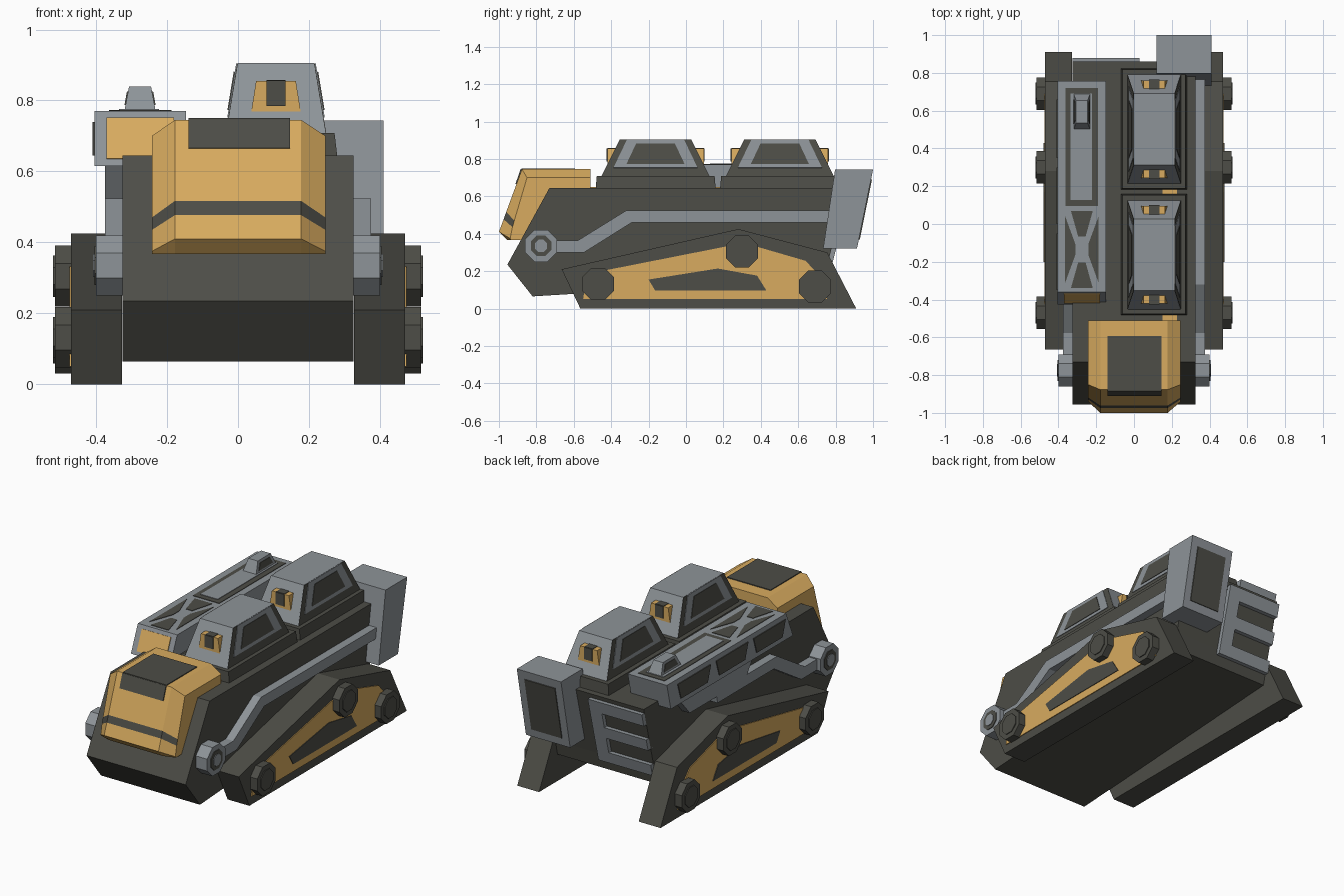
import bpy, bmesh, math
from mathutils import Vector

if "Cube" in bpy.data.objects:
    bpy.data.objects.remove(bpy.data.objects["Cube"])


def material(name, rgb):
    m = bpy.data.materials.new(name)
    m.diffuse_color = (*rgb, 1)
    m.use_nodes = True
    m.node_tree.nodes["Principled BSDF"].inputs["Base Color"].default_value = m.diffuse_color
    return m


DARK = material("dark olive grey", (0.075, 0.075, 0.063))
GREY = material("steel grey", (0.27, 0.295, 0.315))
YELLOW = material("sand yellow", (0.69, 0.41, 0.115))


def finish(name, bm, *mats):
    bmesh.ops.recalc_face_normals(bm, faces=bm.faces)
    me = bpy.data.meshes.new(name)
    bm.to_mesh(me)
    bm.free()
    ob = bpy.data.objects.new(name, me)
    for m in mats:
        me.materials.append(m)
    bpy.context.collection.objects.link(ob)
    return ob


def loft(name, rings, *mats, rule=None):
    """Skin closed rings of equal length and cap both ends."""
    bm = bmesh.new()
    vs = [[bm.verts.new(p) for p in r] for r in rings]
    n = len(vs[0])
    for a, b in zip(vs, vs[1:]):
        for i in range(n):
            j = (i + 1) % n
            f = bm.faces.new((a[i], a[j], b[j], b[i]))
            f.material_index = rule(i) if rule else 0
    bm.faces.new(vs[0])
    bm.faces.new(vs[-1])
    return finish(name, bm, *mats)


def prism(name, yz, x0, x1, mat):
    return loft(name, [[(x, y, z) for y, z in yz] for x in (x0, x1)], mat)


def frustum(name, x, y, z, ix, iy, mat):
    def ring(h, a, b):
        return [(x[0] + a, y[0] + b, h), (x[1] - a, y[0] + b, h),
                (x[1] - a, y[1] - b, h), (x[0] + a, y[1] - b, h)]
    return loft(name, [ring(z[0], 0, 0), ring(z[1], ix, iy)], mat)


def plate(name, pts, out, mat, t=0.005):
    """Thin flat panel lying on a surface that faces 'out'."""
    p = [Vector(q) for q in pts]
    n = (p[1] - p[0]).cross(p[2] - p[0]).normalized()
    if n.dot(Vector(out)) < 0:
        n = -n
    return loft(name, [[q - n * 0.003 for q in p], [q + n * t for q in p]], mat)


def rect(x0, x1, y0, y1, z):
    return [(x0, y0, z), (x1, y0, z), (x1, y1, z), (x0, y1, z)]


def octagon(y, z, flat):
    r = flat / math.cos(math.pi / 8)
    return [(y + r * math.cos((k + .5) * math.pi / 4),
             z + r * math.sin((k + .5) * math.pi / 4)) for k in range(8)]


UP, BACK = (0, 0, 1), (0, 1, 0)

# Hull
prism("hull", [(-.955, .235), (-.82, .065), (.74, .16), (.76, .25),
               (.86, .645), (-.73, .645)], -.325, .325, DARK)

# Cab with chamfered sides and a dark belt stripe
inner = [(-.51, .745), (-.877, .745), (-.961, .517), (-.975, .477),
         (-1, .41), (-.957, .367), (-.51, .367)]
outer = [(-.51, .7), (-.85, .7), (-.918, .47), (-.928, .435),
         (-.94, .375), (-.935, .367), (-.51, .367)]
loft("cab", [[(x, y, z) for y, z in pr] for x, pr in
             ((-.243, outer), (-.178, inner), (.178, inner), (.247, outer))],
     YELLOW, DARK, rule=lambda i: int(i == 2))
plate("cab_roof_panel", rect(-.14, .146, -.88, -.593, .745), UP, DARK)
plate("cab_windscreen", [(-.14, -.879, .745), (.146, -.879, .745),
                         (.146, -.907, .665), (-.14, -.907, .665)], (0, -1, 0), DARK)

# Track pods, wheels and side arms on both sides
for s, side in ((1, "right"), (-1, "left")):
    prism(f"track_{side}", [(-.665, .21), (-.565, 0), (.91, 0), (.755, .3), (.28, .425)],
          s * .327, s * .47, DARK)
    prism(f"track_panel_{side}", [(-.55, .05), (.755, .05), (.69, .2), (.64, .255),
                                  (.33, .345), (.23, .335), (-.53, .185)],
          s * .465, s * .475, YELLOW)
    prism(f"track_slot_{side}", [(-.2, .155), (.17, .214), (.38, .176), (.43, .096),
                                 (-.165, .096)], s * .47, s * .479, DARK)
    for i, (y, z) in enumerate(((-.47, .132), (.3, .305), (.69, .117))):
        prism(f"wheel_{side}_{i}", octagon(y, z, .086), s * .46, s * .516, DARK)
        prism(f"wheel_hub_{side}_{i}", octagon(y, z, .058), s * .51, s * .521, DARK)
    end = .77 if s > 0 else .25
    prism(f"side_arm_{side}", [(-.72, .364), (-.578, .364), (-.32, .524), (end, .524),
                               (end - .01, .46), (-.29, .46), (-.545, .3), (-.72, .3)],
          s * .32, s * .375, GREY)
    for part, r, x, m in (("joint", .085, .4, GREY), ("joint_ring", .055, .404, DARK),
                          ("joint_cap", .033, .408, GREY)):
        prism(f"{part}_{side}", octagon(-.775, .335, r), s * .32, s * x, m)

# Rear box with dark grille
prism("rear_box", [(.797, .743), (1, .743), (.914, .32), (.733, .32)], .12, .41, GREY)
yb = lambda z: 1 - (.743 - z) * .203
plate("rear_box_grille", [(.165, yb(.69), .69), (.365, yb(.69), .69),
                          (.365, yb(.37), .37), (.165, yb(.37), .37)], BACK, DARK)

# Rear steps: one upright and three rungs
yr = lambda z: .86 - (.645 - z) * .253
for i, (x0, x1, z0, z1) in enumerate(((-.05, .03, .22, .62), (-.325, -.04, .545, .62),
                                      (-.325, -.04, .385, .455), (-.325, -.04, .22, .29))):
    prism(f"rear_step_{i}", [(yr(z0) - .02, z0), (yr(z0) + .025, z0),
                             (yr(z1) + .025, z1), (yr(z1) - .02, z1)], x0, x1, GREY)

# Two roof pods, each with side windows and lamps at both ends
CX = .107
for k, cy in enumerate((-.163, .502)):
    frustum(f"pod_base_{k}", (-.07, .28), (cy - .32, cy + .322), (.64, .708), .008, .006, DARK)
    frustum(f"pod_{k}", (CX - .14, CX + .14), (cy - .29, cy + .29), (.705, .905), .033, .1, GREY)
    for s in (1, -1):
        def on_side(h0, z0, h1, z1):
            return [(CX + s * (.14 - (z - .705) * .165), cy + h, z) for h, z in
                    ((-h0, z0), (h0, z0), (h1, z1), (-h1, z1))]
        out = (s, 0, 0)
        plate(f"pod_side_{k}", on_side(.288, .706, .19, .904), out, DARK, .002)
        plate(f"pod_window_frame_{k}", on_side(.225, .752, .152, .904), out, GREY, .005)
        plate(f"pod_window_{k}", on_side(.155, .772, .104, .88), out, DARK, .008)
        # lamp at this end
        y0, y1 = cy + s * .19, cy + s * .258
        loft(f"lamp_{k}", [[(CX - .071, y, .76), (CX + .071, y, .76),
                            (CX + .056, y, .855), (CX - .056, y, .855)]
                           for y in (y0, y1)], YELLOW)
        plate(f"lamp_lens_{k}", [(CX - .027, y1, .785), (CX + .027, y1, .785),
                                 (CX + .027, y1, .856), (CX - .027, y1, .856)],
              (0, s, 0), DARK)
        plate(f"lamp_top_{k}", rect(CX - .027, CX + .027, min(y0, y1), max(y0, y1), .855),
              UP, DARK, .003)
plate("roof_stripe", rect(.15, .228, -.52, .2, .645), UP, YELLOW)

# Roof rack on the left
prism("rack", [(-.36, .77), (-.425, .615), (.72, .615), (.757, .77)], -.405, -.147, GREY)
yf = lambda z: -.36 - (.77 - z) * .42
plate("rack_front_panel", [(-.37, yf(.75), .75), (-.18, yf(.75), .75),
                           (-.18, yf(.635), .635), (-.37, yf(.635), .635)],
      (0, -1, 0), YELLOW)
prism("rack_support", [(-.1, .615), (-.02, .5), (.5, .5), (.6, .615)], -.375, -.3, GREY)
plate("rack_tray", rect(-.363, -.19, .095, .72, .77), UP, DARK, .003)
plate("rack_lid", rect(-.335, -.222, .127, .69, .77), UP, GREY, .006)
# dark triangles between the cross braces
ax, ay, mx, my = -.276, -.135, .088, .205
for s in (1, -1):
    plate("brace_gap_end", [(ax - mx + .03, ay + s * my, .77), (ax + mx - .03, ay + s * my, .77),
                            (ax + .02, ay + s * .07, .77), (ax - .02, ay + s * .07, .77)],
          UP, DARK, .003)
    plate("brace_gap_side", [(ax + s * mx, ay - my + .03, .77), (ax + s * mx, ay + my - .03, .77),
                             (ax + s * .035, ay + .03, .77), (ax + s * .035, ay - .03, .77)],
          UP, DARK, .003)
# dark side panels
for i, (a, b) in enumerate(((-.35, -.05), (0, .3), (.35, .66))):
    plate(f"rack_side_panel_{i}", [(-.405, a, .74), (-.405, b, .74),
                                   (-.405, b - .03, .645), (-.405, a + .03, .645)],
          (-1, 0, 0), DARK)
# small sensor on the rack
frustum("sensor", (-.32, -.232), (.5, .69), (.77, .84), .013, .035, GREY)
for s in (1, -1):
    plate("sensor_window", [(-.276 + s * .041, .53, .787), (-.276 + s * .041, .66, .787),
                            (-.276 + s * .034, .64, .825), (-.276 + s * .034, .55, .825)],
          (s, 0, 0), DARK, .003)
